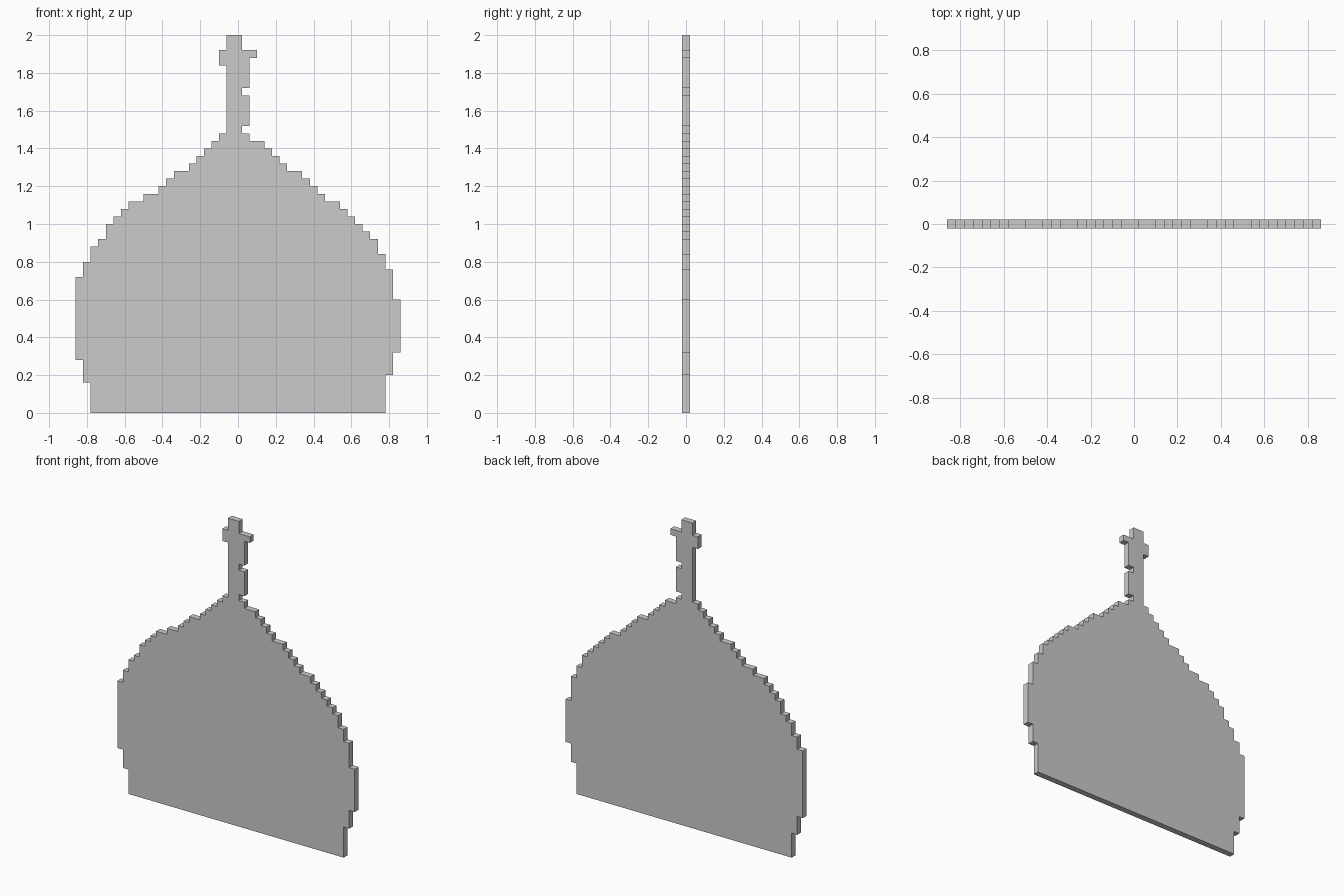
import bpy, bmesh

if "Cube" in bpy.data.objects:
    bpy.data.objects.remove(bpy.data.objects["Cube"])

CELL = 0.04        # size of one block
HALF_DEPTH = 0.02  # plate is one block thick

# Stepped edges: (top of step in blocks, distance from centre in half blocks)
LEFT = [(4, 39), (7, 41), (18, 43), (20, 41), (22, 39), (23, 37), (25, 35),
        (26, 33), (27, 31), (28, 29), (29, 25), (30, 21), (31, 19), (32, 17),
        (33, 13), (34, 11), (35, 9), (36, 7), (37, 5),
        (46, 3), (48, 5), (50, 3)]
RIGHT = [(5, 39), (8, 41), (15, 43), (19, 41), (21, 39), (23, 37), (24, 35),
         (25, 33), (26, 31), (27, 29), (28, 27), (29, 23), (30, 21), (31, 19),
         (32, 17), (33, 13), (34, 11), (35, 9), (36, 7), (37, 3),
         (38, 1), (42, 3), (43, 1), (47, 3), (48, 5), (50, 1)]


def stair(steps, side):
    """Corner points of one stepped edge, from the bottom up."""
    points, z = [], 0
    for top, half in steps:
        x = side * half * CELL / 2
        points += [(x, z * CELL), (x, top * CELL)]
        z = top
    return points


# Domed plate with spire and cross in one closed outline
outline = stair(RIGHT, 1) + stair(LEFT, -1)[::-1]
bm = bmesh.new()
face = bm.faces.new([bm.verts.new((x, -HALF_DEPTH, z)) for x, z in outline])
back = bmesh.ops.extrude_face_region(bm, geom=[face], use_keep_orig=True)
bmesh.ops.translate(bm, vec=(0, 2 * HALF_DEPTH, 0),
                    verts=[g for g in back["geom"] if isinstance(g, bmesh.types.BMVert)])
bmesh.ops.recalc_face_normals(bm, faces=bm.faces)

mesh = bpy.data.meshes.new("domed_plate")
bm.to_mesh(mesh)
bm.free()
bpy.context.collection.objects.link(bpy.data.objects.new("domed_plate", mesh))
